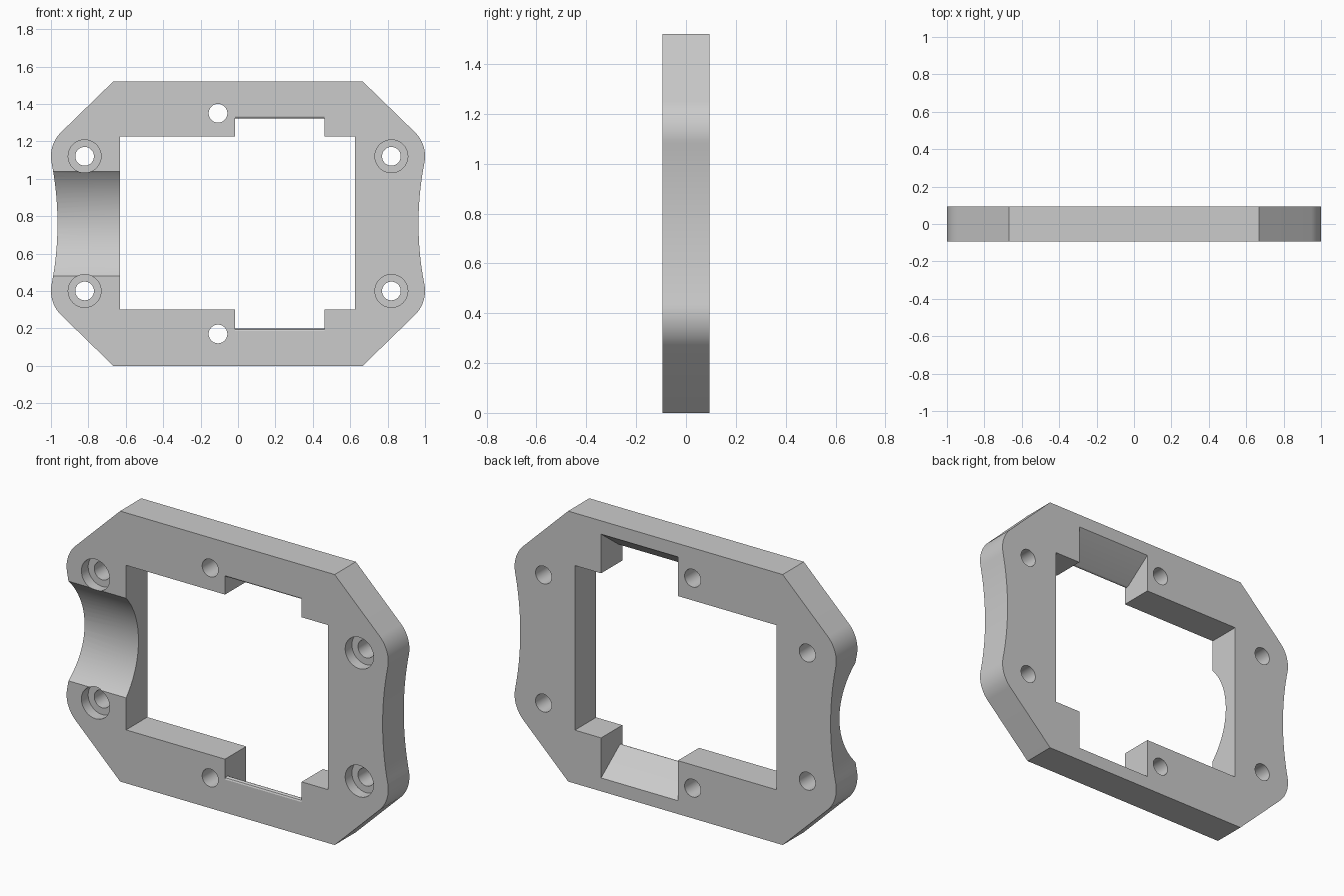
import bpy, bmesh
from math import sin, cos, pi, radians, asin
from mathutils import Vector

if "Cube" in bpy.data.objects:
    bpy.data.objects.remove(bpy.data.objects["Cube"])

HALF = 0.094     # half of the plate thickness
MID = 0.76       # height of the plate centre

grey = bpy.data.materials.new("light grey")
grey.use_nodes = True
colour = (0.6, 0.6, 0.6, 1)
grey.diffuse_color = colour
grey.node_tree.nodes["Principled BSDF"].inputs["Base Color"].default_value = colour


def prism(name, points, offset):
    """Extrude a closed outline of 3D points along an offset."""
    bm = bmesh.new()
    face = bm.faces.new([bm.verts.new(p) for p in points])
    new = bmesh.ops.extrude_face_region(bm, geom=[face])["geom"]
    bmesh.ops.translate(bm, vec=Vector(offset),
                        verts=[v for v in new if isinstance(v, bmesh.types.BMVert)])
    bmesh.ops.recalc_face_normals(bm, faces=bm.faces)
    mesh = bpy.data.meshes.new(name)
    bm.to_mesh(mesh)
    bm.free()
    mesh.materials.append(grey)
    obj = bpy.data.objects.new(name, mesh)
    bpy.context.collection.objects.link(obj)
    return obj


def arc(cx, cz, r, start, end, steps):
    angles = [start + (end - start) * i / steps for i in range(steps + 1)]
    return [(cx + r * cos(a), cz + r * sin(a)) for a in angles]


# Plate outline: one quarter, mirrored down and then across
WAIST = 1.69
swing = asin(0.36 / (WAIST + 0.18))
quarter = [(0.667, MID)] + arc(0.82, 0.36, 0.18, radians(45), -swing, 14)
quarter += arc(0.965 + WAIST, 0, WAIST, pi - swing, pi, 12)[1:]
right = quarter + [(x, -z) for x, z in reversed(quarter[:-1])]
outline = right + [(-x, z) for x, z in reversed(right)]
plate = prism("frame_plate", [(x, -HALF, z + MID) for x, z in outline], (0, 2 * HALF, 0))

cutters = []


def cut_round(name, x, z, r, y0, y1):
    ring = arc(x, z, r, 0, 2 * pi, 40)[:-1]
    cutters.append(prism(name, [(a, y0, b) for a, b in ring], (0, y1 - y0, 0)))


# Central window
window = [(-0.63, 0.3), (0.625, 0.3), (0.625, 1.225), (-0.63, 1.225)]
cutters.append(prism("window_cutter", [(x, -0.2, z) for x, z in window], (0, 0.4, 0)))

# Notches that deepen towards the back, with a rounded front lip
lip = [(-0.2, 0.186), (-HALF, 0.186), (-0.09, 0.194), (-0.082, 0.198), (-0.073, 0.198),
       (-0.065, 0.194), (HALF, 0.075), (0.2, 0.075)]
notch = lip + [(y, 2 * MID - z) for y, z in reversed(lip)]
cutters.append(prism("notch_cutter", [(-0.015, y, z) for y, z in notch], (0.477, 0, 0)))

# Shallow round channel across the front of one side
channel = arc(-HALF + 0.11 - 0.412, MID, 0.412, 0, 2 * pi, 96)[:-1]
cutters.append(prism("channel_cutter", [(-1.2, y, z) for y, z in channel], (0.8, 0, 0)))

# Screw holes with counterbores, and two pin holes
for z in (0.4, 1.12):
    for x in (-0.82, 0.82):
        cut_round("screw_hole_cutter", x, z, 0.05, -0.2, 0.2)
        cut_round("counterbore_cutter", x, z, 0.088, -0.2, -HALF + 0.06)
for z in (0.17, 1.35):
    cut_round("pin_hole_cutter", -0.107, z, 0.05, -0.2, 0.2)

# Apply all cuts, then drop the cutters
bpy.ops.object.select_all(action='DESELECT')
bpy.context.view_layer.objects.active = plate
plate.select_set(True)
for cutter in cutters:
    cutter.hide_render = True
    mod = plate.modifiers.new("cut", 'BOOLEAN')
    mod.operation = 'DIFFERENCE'
    mod.solver = 'EXACT'
    mod.object = cutter
    bpy.ops.object.modifier_apply(modifier=mod.name)
    bpy.data.objects.remove(cutter)
bpy.ops.object.shade_smooth_by_angle(angle=radians(25))
